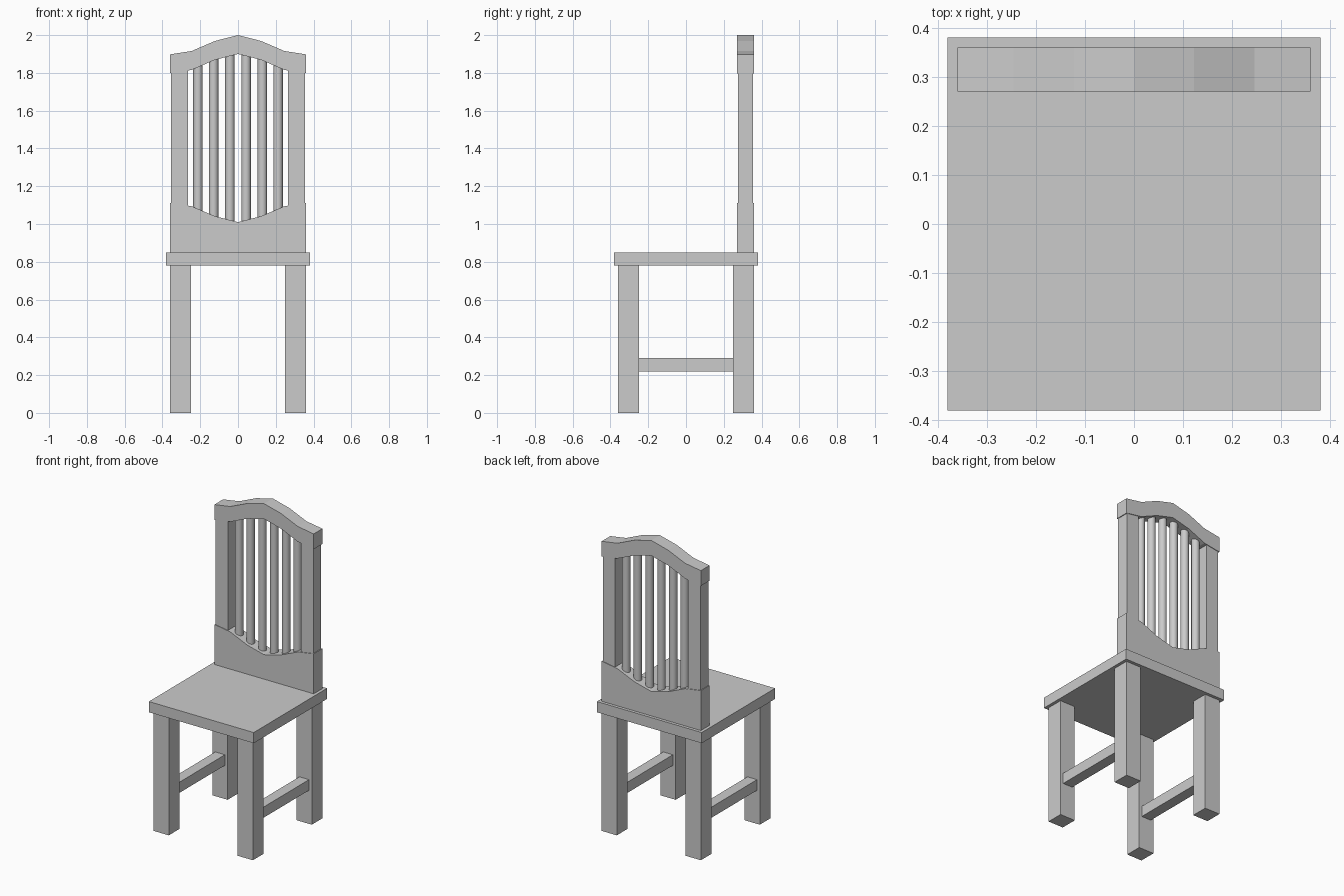
import bpy, bmesh, math

if "Cube" in bpy.data.objects:
    bpy.data.objects.remove(bpy.data.objects["Cube"])


def box(name, x0, x1, y0, y1, z0, z1):
    bm = bmesh.new()
    bmesh.ops.create_cube(bm, size=1)
    for v in bm.verts:
        v.co.x = x1 if v.co.x > 0 else x0
        v.co.y = y1 if v.co.y > 0 else y0
        v.co.z = z1 if v.co.z > 0 else z0
    return finish(name, bm)


def finish(name, bm):
    bmesh.ops.recalc_face_normals(bm, faces=bm.faces[:])
    mesh = bpy.data.meshes.new(name)
    bm.to_mesh(mesh)
    bm.free()
    ob = bpy.data.objects.new(name, mesh)
    bpy.context.collection.objects.link(ob)
    return ob


def extrude_profile(name, outline, y0, y1):
    """Extrude an (x, z) outline from y0 to y1."""
    bm = bmesh.new()
    face = bm.faces.new([bm.verts.new((x, y0, z)) for x, z in outline])
    new = bmesh.ops.extrude_face_region(bm, geom=[face])["geom"]
    for v in new:
        if isinstance(v, bmesh.types.BMVert):
            v.co.y = y1
    return finish(name, bm)


# Half of the crest curve; mirrored to full width, offset in z
HALF = [(0.36, 0.0), (0.245, 0.018), (0.122, 0.071), (0, 0.102)]


def curve(base, sign=1):
    left = [(-x, base + sign * h) for x, h in HALF]
    return left + [(-x, z) for x, z in reversed(left[:-1])]


def curve_height(x):
    x = abs(x)
    for (xa, ha), (xb, hb) in zip(HALF, HALF[1:]):
        if xb <= x <= xa:
            return ha + (hb - ha) * (xa - x) / (xa - xb)
    return 0


# Seat
box("seat", -0.38, 0.38, -0.38, 0.38, 0.78, 0.85)

for side, s in (("left", -1), ("right", 1)):
    # Legs
    lx = sorted((s * 0.36, s * 0.25))
    box(f"front_leg_{side}", *lx, -0.36, -0.25, 0, 0.78)
    box(f"back_leg_{side}", *lx, 0.25, 0.36, 0, 0.78)
    # Side stretcher
    box(f"stretcher_{side}", *sorted((s * 0.34, s * 0.27)), -0.25, 0.25, 0.22, 0.29)
    # Backrest post
    box(f"back_post_{side}", *sorted((s * 0.354, s * 0.265)), 0.274, 0.356, 1.09, 1.82)

# Backrest rails
extrude_profile("lower_back_rail",
                [(-0.36, 0.85)] + curve(1.112, -1) + [(0.36, 0.85)], 0.27, 0.36)
extrude_profile("crest_rail", curve(1.898) + curve(1.798)[::-1], 0.27, 0.36)

# Round spindles, ends sunk into the rails
for i, x in enumerate((-0.212, -0.129, -0.043, 0.043, 0.129, 0.212)):
    z0 = 1.112 - curve_height(x) - 0.025
    z1 = 1.798 + curve_height(x) + 0.025
    bpy.ops.mesh.primitive_cylinder_add(vertices=16, radius=0.025, depth=z1 - z0,
                                        location=(x, 0.315, (z0 + z1) / 2))
    bpy.context.object.name = f"spindle_{i + 1}"
    bpy.ops.object.shade_smooth_by_angle(angle=math.radians(40))
